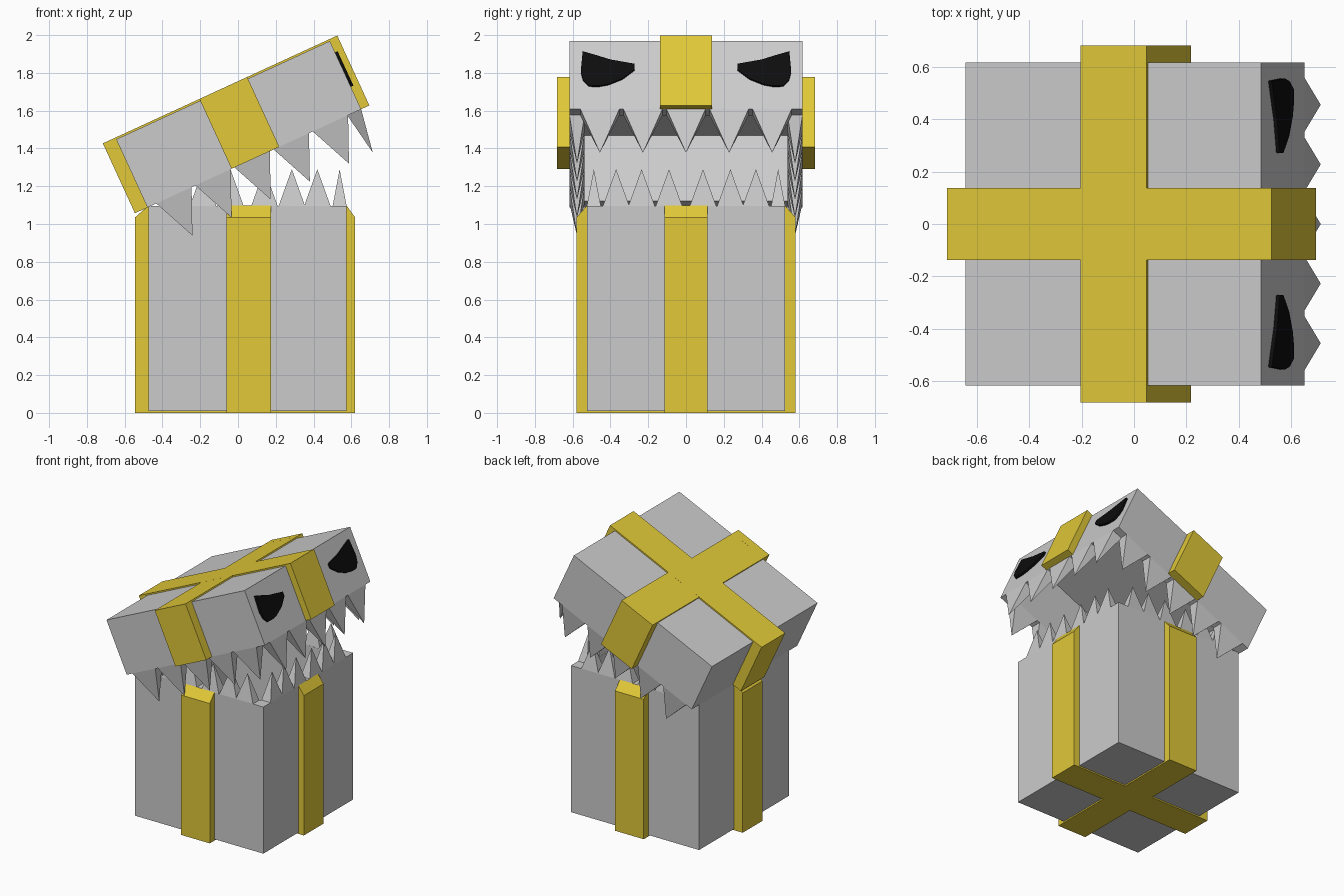
import bpy, math
from mathutils import Matrix, Vector

if "Cube" in bpy.data.objects:
    bpy.data.objects.remove(bpy.data.objects["Cube"])

TILT = Matrix.Translation((0.075, 0, 1.3425)) @ Matrix.Rotation(math.radians(-24.7), 4, 'Y')
FLAT = Matrix.Identity(4)


def material(name, color):
    m = bpy.data.materials.new(name)
    m.diffuse_color = color
    m.use_nodes = True
    m.node_tree.nodes["Principled BSDF"].inputs["Base Color"].default_value = m.diffuse_color
    return m


GOLD = material("gold", (0.75, 0.58, 0.04, 1))
BLACK = material("black", (0.004, 0.004, 0.004, 1))


def make(name, verts, faces, mat=None, xf=FLAT):
    me = bpy.data.meshes.new(name)
    me.from_pydata([xf @ Vector(v) for v in verts], [], faces)
    ob = bpy.data.objects.new(name, me)
    bpy.context.collection.objects.link(ob)
    if mat:
        me.materials.append(mat)
    # consistent outward normals
    import bmesh
    bm = bmesh.new()
    bm.from_mesh(me)
    bmesh.ops.recalc_face_normals(bm, faces=bm.faces)
    bm.to_mesh(me)
    bm.free()
    return ob


def prism(name, a, b, mat, xf=FLAT):
    """Solid between two matching polygon loops."""
    n = len(a)
    sides = [(i, (i + 1) % n, n + (i + 1) % n, n + i) for i in range(n)]
    return make(name, a + b, [tuple(range(n)), tuple(range(n, 2 * n))] + sides, mat, xf)


def rect(x0, x1, y0, y1, z):
    return [(x0, y0, z), (x1, y0, z), (x1, y1, z), (x0, y1, z)]


def block(name, x0, x1, y0, y1, z0, z1, mat=None, xf=FLAT):
    return prism(name, rect(x0, x1, y0, y1, z0), rect(x0, x1, y0, y1, z1), mat, xf)


def tub(name, x0, x1, h, z_closed, z_open, wall, z_inner, xf=FLAT):
    """Hollow box: closed at one end, with a thick rim at the other."""
    w = wall
    v = (rect(x0, x1, -h, h, z_closed) + rect(x0, x1, -h, h, z_open)
         + rect(x0 + w, x1 - w, -h + w, h - w, z_open)
         + rect(x0 + w, x1 - w, -h + w, h - w, z_inner))
    f = [(0, 1, 2, 3), (12, 13, 14, 15)]
    for r in range(0, 12, 4):
        f += [(r + i, r + (i + 1) % 4, r + 4 + (i + 1) % 4, r + 4 + i) for i in range(4)]
    return make(name, v, f, None, xf)


def teeth(name, centers, wx, wy, z, height, xf=FLAT):
    """Row of four-sided pyramids."""
    v, f = [], []
    for cx, cy in centers:
        n = len(v)
        v += rect(cx - wx, cx + wx, cy - wy, cy + wy, z) + [(cx, cy, z + height)]
        f += [(n, n + 1, n + 2, n + 3)] + [(n + i, n + (i + 1) % 4, n + 4) for i in range(4)]
    return make(name, v, f, None, xf)


# hollow box and tilted lid
tub("box", -0.475, 0.575, 0.525, 0.01, 1.095, 0.075, 0.03)
tub("lid", -0.61, 0.635, 0.617, 0.397, 0.0, 0.08, 0.382, TILT)

# box ribbons: side bars with sloped tops, cross on the bottom
for side, wall, out in (("front", 0.575, 0.62), ("back", -0.475, -0.545)):
    prof = [(wall, 0), (out, 0), (out, 1.035), (wall, 1.097)]
    prism("box_ribbon_" + side, [(x, -0.115, z) for x, z in prof],
          [(x, 0.115, z) for x, z in prof], GOLD)
for s, side in ((-1, "right"), (1, "left")):
    prof = [(0.525, 0), (0.58, 0), (0.58, 1.035), (0.525, 1.097)]
    prism("box_ribbon_" + side, [(-0.06, s * y, z) for y, z in prof],
          [(0.175, s * y, z) for y, z in prof], GOLD)
block("bottom_ribbon_long", -0.475, 0.575, -0.115, 0.115, 0, 0.01, GOLD)
block("bottom_ribbon_cross", -0.06, 0.175, -0.525, 0.525, 0, 0.0098, GOLD)

# lid ribbons: four side bars, cross on the top
block("lid_ribbon_front", 0.635, 0.683, -0.138, 0.138, 0, 0.407, GOLD, TILT)
block("lid_ribbon_back", -0.683, -0.61, -0.138, 0.138, 0, 0.407, GOLD, TILT)
for s, side in ((-1, "right"), (1, "left")):
    y0, y1 = sorted((s * 0.617, s * 0.683))
    block("lid_ribbon_" + side, -0.12, 0.158, y0, y1, 0, 0.407, GOLD, TILT)
block("top_ribbon_long", -0.61, 0.635, -0.138, 0.138, 0.397, 0.407, GOLD, TILT)
block("top_ribbon_cross", -0.12, 0.158, -0.617, 0.617, 0.397, 0.4068, GOLD, TILT)

# lower teeth: front row and two side rows
low = [-0.37, -0.235, -0.09, 0.09, 0.235, 0.37]
teeth("lower_front_teeth", [(0.538, y) for y in low], 0.037, 0.07, 1.095, 0.195)
for s, side in ((-1, "right"), (1, "left")):
    teeth("lower_teeth_" + side, [(0.05 + x, s * 0.488) for x in low], 0.07, 0.037, 1.095, 0.195)

# upper teeth hanging from the lid rim
up = [0.228 * i for i in range(-2, 3)]
teeth("upper_front_teeth", [(0.595, y) for y in up], 0.04, 0.103, 0, -0.235, TILT)
for s, side in ((-1, "right"), (1, "left")):
    teeth("upper_teeth_" + side, [(x, s * 0.577) for x in up], 0.103, 0.04, 0, -0.235, TILT)

# angry eyes
eye = [(0.487, 0.331), (0.42, 0.31), (0.34, 0.283), (0.212, 0.258), (0.212, 0.225),
       (0.275, 0.173), (0.35, 0.14), (0.40, 0.13), (0.455, 0.131), (0.485, 0.165), (0.497, 0.215)]
eye = [(y, z) for y, z in eye]
for s, side in ((-1, "right"), (1, "left")):
    y0 = 0.06  # inner shift applied below keeps both eyes mirrored
    prism("eye_" + side, [(0.63, s * (y + y0), z) for y, z in eye],
          [(0.65, s * (y + y0), z) for y, z in eye], BLACK, TILT)
